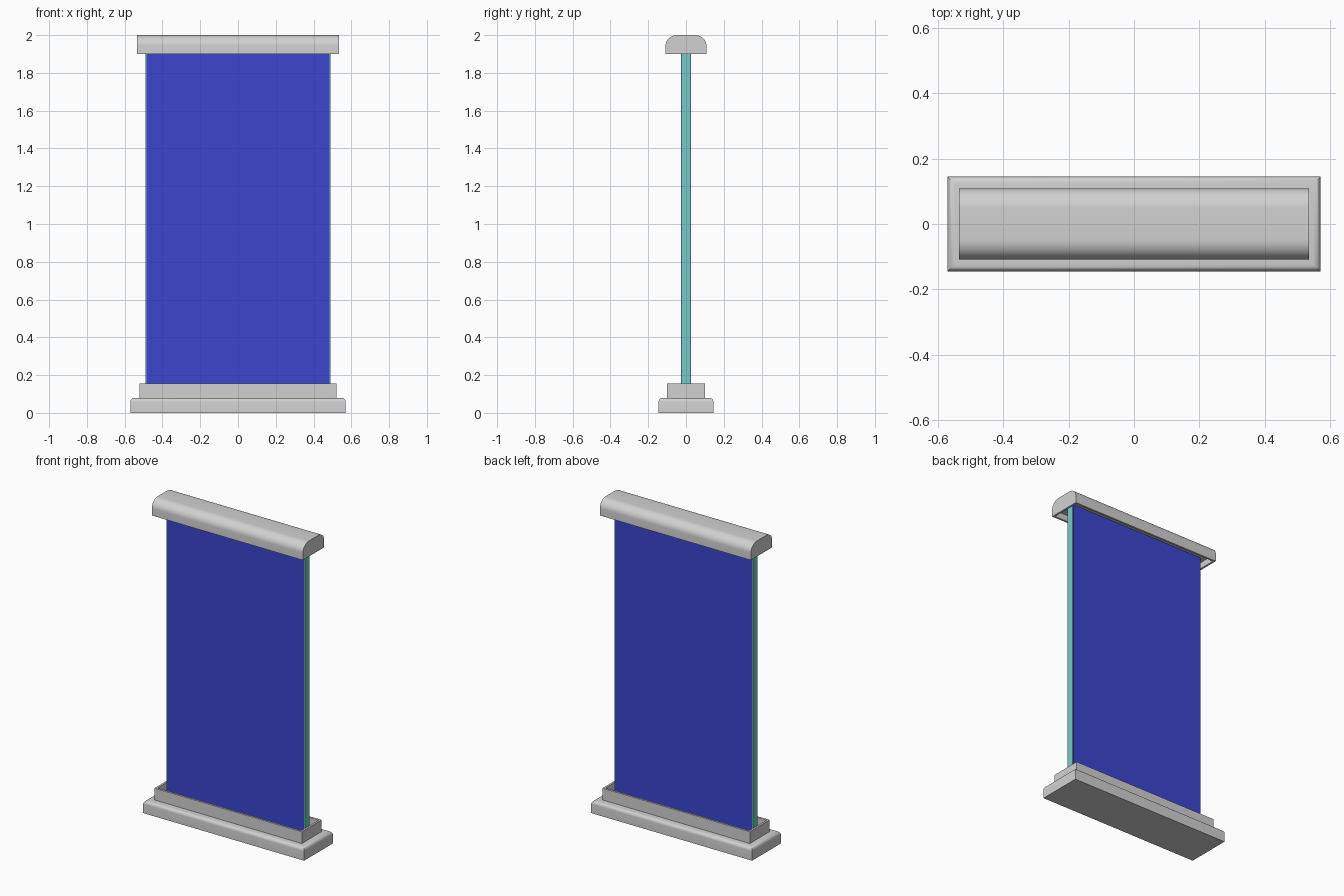
import bpy, bmesh, math

cube = bpy.data.objects.get("Cube")
if cube:
    bpy.data.objects.remove(cube, do_unlink=True)


def material(name, rgb):
    m = bpy.data.materials.new(name)
    m.use_nodes = True
    m.diffuse_color = (*rgb, 1)
    m.node_tree.nodes["Principled BSDF"].inputs["Base Color"].default_value = (*rgb, 1)
    return m


grey = material("light grey", (0.64, 0.64, 0.64))
blue = material("panel blue", (0.045, 0.06, 0.62))
teal = material("glass teal", (0.18, 0.6, 0.56))


def finish(name, bm, mat, smooth=False):
    bmesh.ops.recalc_face_normals(bm, faces=bm.faces)
    mesh = bpy.data.meshes.new(name)
    bm.to_mesh(mesh)
    bm.free()
    mesh.materials.append(mat)
    ob = bpy.data.objects.new(name, mesh)
    bpy.context.collection.objects.link(ob)
    if smooth:
        bpy.ops.object.select_all(action="DESELECT")
        ob.select_set(True)
        bpy.context.view_layer.objects.active = ob
        bpy.ops.object.shade_smooth_by_angle(angle=math.radians(35))
    return ob


def box(hx, hy, z0, z1, y=0):
    """Box of half sizes hx, hy between two heights."""
    bm = bmesh.new()
    bmesh.ops.create_cube(bm, size=1)
    for v in bm.verts:
        v.co = (v.co.x * 2 * hx, v.co.y * 2 * hy + y, z0 + (v.co.z + 0.5) * (z1 - z0))
    return bm


def recess(bm, direction, rim, depth):
    """Sink a rimmed pocket into the flat face pointing up (1) or down (-1)."""
    bm.normal_update()
    face = max(bm.faces, key=lambda f: f.normal.z * direction + f.calc_area() * 0.01)
    bmesh.ops.inset_region(bm, faces=[face], thickness=rim)
    floor = bmesh.ops.extrude_discrete_faces(bm, faces=[face])["faces"][0]
    for v in floor.verts:
        v.co.z -= direction * depth


# Base plinth with rounded upper edges
bm = box(0.57, 0.145, 0, 0.08)
top_edges = [e for e in bm.edges if all(v.co.z > 0.07 for v in e.verts)]
bmesh.ops.bevel(bm, geom=top_edges, offset=0.022, segments=6, profile=0.5, affect="EDGES")
finish("base_plinth", bm, grey, True)

# Open tray that holds the panel
bm = box(0.522, 0.1, 0.08, 0.155)
recess(bm, 1, 0.018, 0.06)
finish("base_tray", bm, grey)

# Glass core with a coloured plate on each face
finish("glass_core", box(0.49, 0.023, 0.09, 1.95), teal)
for name, side in (("front_plate", -1), ("back_plate", 1)):
    finish(name, box(0.485, 0.002, 0.09, 1.95, side * 0.025), blue)

# Top cap: rounded profile swept along x, hollow underneath
STEPS, RY, RZ = 10, 0.06, 0.055
arc = [(0.048 + RY * math.cos(a), 1.945 + RZ * math.sin(a))
       for a in (i * math.pi / 2 / STEPS for i in range(STEPS + 1))]
profile = [(0.108, 1.9)] + arc
profile += [(-y, z) for y, z in reversed(profile)]
bm = bmesh.new()
end = bm.faces.new([bm.verts.new((-0.535, y, z)) for y, z in profile])
swept = bmesh.ops.extrude_face_region(bm, geom=[end])["geom"]
for v in swept:
    if isinstance(v, bmesh.types.BMVert):
        v.co.x = 0.535
bmesh.ops.recalc_face_normals(bm, faces=bm.faces)
recess(bm, -1, 0.018, 0.04)
finish("top_cap", bm, grey, True)
